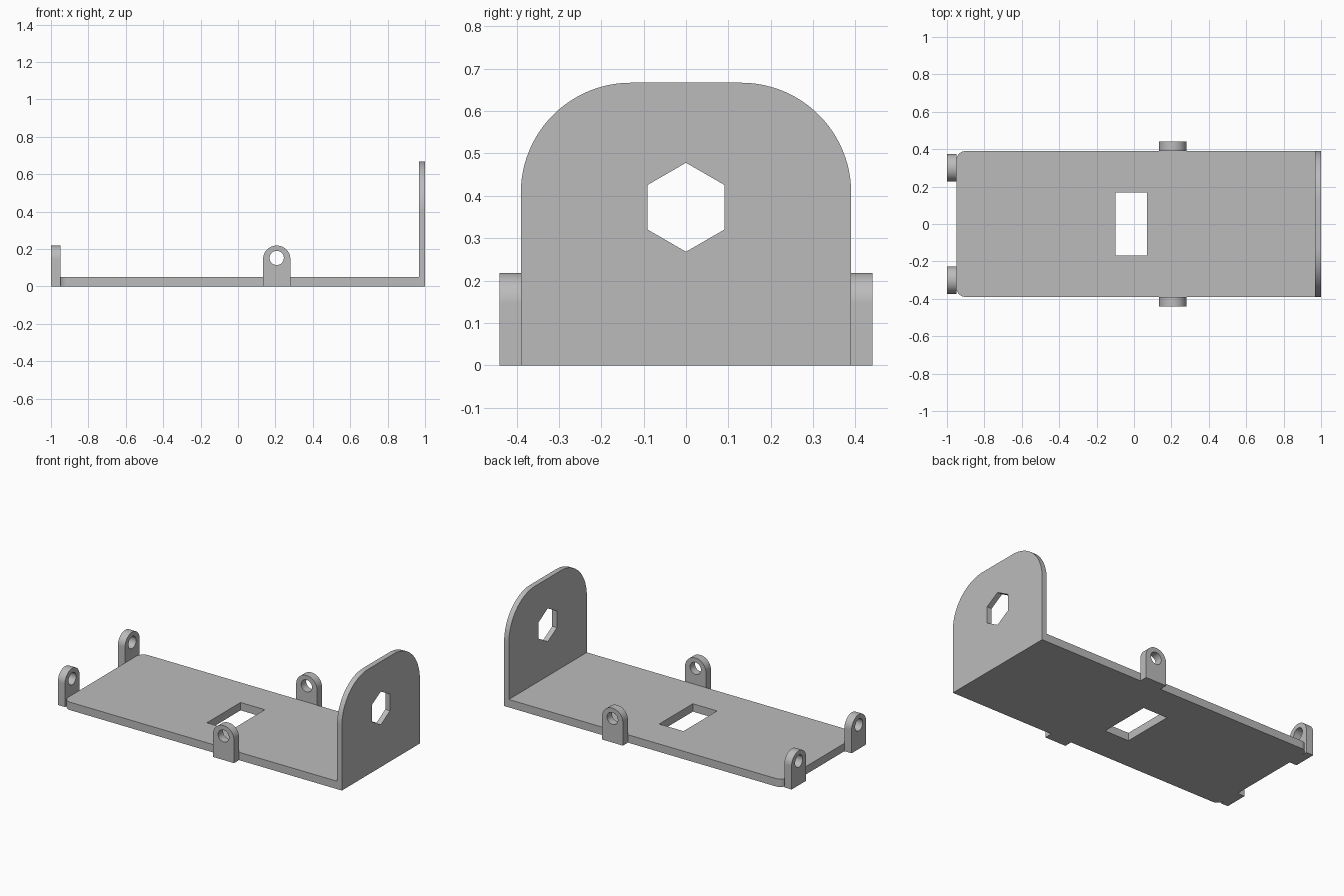
import bpy, math
from math import cos, sin, pi
from mathutils import Matrix, Vector

scene = bpy.context.scene
default = bpy.data.objects.get("Cube")
if default:
    bpy.data.objects.remove(default, do_unlink=True)

grey = bpy.data.materials.new("plain_grey")
grey.use_nodes = True
GREY = (0.5, 0.5, 0.5, 1)
grey.diffuse_color = GREY
grey.node_tree.nodes["Principled BSDF"].inputs["Base Color"].default_value = GREY

X, Y, Z = Vector((1, 0, 0)), Vector((0, 1, 0)), Vector((0, 0, 1))


def ngon(u, v, r, n, start=0.0):
    return [(u + r * cos(start + 2 * pi * i / n), v + r * sin(start + 2 * pi * i / n))
            for i in range(n)]


def rounded_rect(u0, v0, u1, v1, radii, steps=16):
    """Rectangle outline; radii run from the lower left corner, anticlockwise."""
    corners = [(u0, v0, 1, 1), (u1, v0, -1, 1), (u1, v1, -1, -1), (u0, v1, 1, -1)]
    points = []
    for k, ((u, v, su, sv), r) in enumerate(zip(corners, radii)):
        if r == 0:
            points.append((u, v))
            continue
        for i in range(steps + 1):
            a = pi + pi / 2 * (k + i / steps)
            points.append((u + su * r + r * cos(a), v + sv * r + r * sin(a)))
    return points


def plate(name, outlines, thickness, u, v, centre):
    """Flat plate: the first outline is the edge, the others are holes."""
    curve = bpy.data.curves.new(name + "_profile", "CURVE")
    curve.dimensions = "2D"
    curve.fill_mode = "BOTH"
    curve.extrude = thickness / 2
    for outline in outlines:
        spline = curve.splines.new("POLY")
        spline.points.add(len(outline) - 1)
        for point, (a, b) in zip(spline.points, outline):
            point.co = (a, b, 0, 1)
        spline.use_cyclic_u = True
    helper = bpy.data.objects.new(name + "_profile", curve)
    scene.collection.objects.link(helper)
    bpy.context.view_layer.update()
    graph = bpy.context.evaluated_depsgraph_get()
    mesh = bpy.data.meshes.new_from_object(helper.evaluated_get(graph))
    bpy.data.objects.remove(helper, do_unlink=True)

    # Stand the plate up along its own axes
    axes = Matrix((u, v, u.cross(v))).transposed().to_4x4()
    mesh.transform(Matrix.Translation(centre) @ axes)
    import bmesh
    bm = bmesh.new()
    bm.from_mesh(mesh)
    bmesh.ops.remove_doubles(bm, verts=bm.verts, dist=0.0001)
    bmesh.ops.recalc_face_normals(bm, faces=bm.faces)
    bm.to_mesh(mesh)
    bm.free()
    mesh.materials.clear()
    mesh.materials.append(grey)
    obj = bpy.data.objects.new(name, mesh)
    scene.collection.objects.link(obj)
    bpy.ops.object.select_all(action="DESELECT")
    obj.select_set(True)
    bpy.context.view_layer.objects.active = obj
    bpy.ops.object.shade_smooth_by_angle(angle=math.radians(30))
    return obj


W, T = 0.39, 0.05          # half width and thickness of the base
WALL = 0.033               # end wall thickness

# Base with a rectangular window and two rounded corners
plate("base",
      [rounded_rect(-0.95, -W, 1 - WALL, W, (0.05, 0, 0, 0.05)),
       rounded_rect(-0.1, -0.168, 0.07, 0.168, (0, 0, 0, 0))],
      T, X, Y, (0, 0, T / 2))

# Tall rounded end wall with a hexagonal hole
plate("end_wall",
      [rounded_rect(-W, 0, W, 0.667, (0, 0, 0.26, 0.26), 24),
       ngon(0, 0.373, 0.105, 6, pi / 2)],
      WALL, Y, Z, (1 - WALL / 2, 0, 0))

# Mounting lugs: one on each long side, two on the open end
lug = [rounded_rect(-0.073, 0, 0.073, 0.218, (0, 0, 0.072, 0.072)),
       ngon(0, 0.152, 0.038, 32)]
for side, s in (("left", 1), ("right", -1)):
    plate("side_lug_" + ("back" if s > 0 else "front"), lug, T, X, Z,
          (0.207, s * (W + T / 2), 0))
    plate("end_lug_" + ("back" if s > 0 else "front"), lug, T, Y, Z,
          (-1 + T / 2, s * 0.3, 0))
